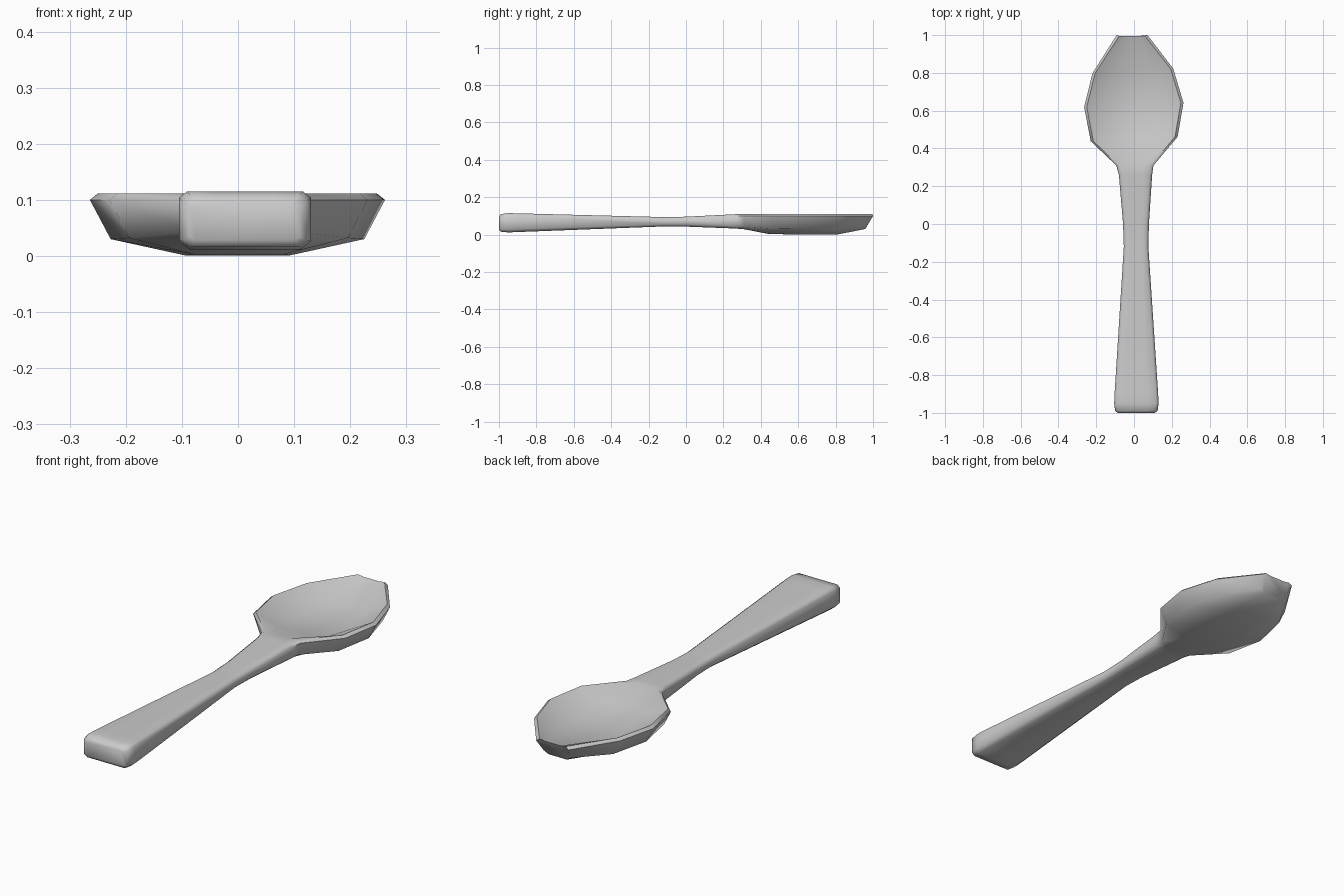
import bpy, bmesh

# Stations along the spoon, handle end to bowl tip:
# y, x_left, x_right, z_top, z_dish, z_low, z_bottom, side_inset, bottom_inset, tilt
# side_inset / bottom_inset narrow the underside; tilt pulls the underside back in y.
stations = [
    (-1.00, -0.085, 0.110, 0.098, 0.098, 0.035, 0.028, 0.000, 0.010, 0),
    (-0.99, -0.100, 0.125, 0.110, 0.110, 0.028, 0.016, 0.000, 0.015, 0),
    (-0.95, -0.105, 0.130, 0.115, 0.115, 0.027, 0.012, 0.000, 0.018, 0),
    (-0.90, -0.103, 0.128, 0.114, 0.114, 0.029, 0.014, 0.000, 0.018, 0),
    (-0.12, -0.054, 0.076, 0.094, 0.094, 0.055, 0.044, 0.002, 0.015, 0),
    (0.00, -0.058, 0.079, 0.096, 0.096, 0.055, 0.043, 0.002, 0.016, 0),
    (0.26, -0.080, 0.096, 0.109, 0.109, 0.046, 0.033, 0.004, 0.022, 0),
    (0.31, -0.094, 0.103, 0.111, 0.109, 0.044, 0.029, 0.008, 0.030, 0),
    (0.45, -0.229, 0.231, 0.111, 0.070, 0.032, 0.003, 0.035, 0.150, 0),
    (0.63, -0.264, 0.262, 0.111, 0.052, 0.030, 0.001, 0.037, 0.170, 0),
    (0.81, -0.220, 0.208, 0.111, 0.058, 0.030, 0.002, 0.035, 0.130, 0),
    (1.00, -0.092, 0.072, 0.111, 0.107, 0.045, 0.030, 0.014, 0.035, 0.042),
]


def section(y, xl, xr, top, dish, low, bot, side, flat, tilt):
    """Closed ten-point cross-section with soft top edges and a dished top."""
    w = xr - xl
    skew = 0.012 if 0.4 < y < 0.9 else 0.0
    inner = 0.26
    raw = [
        (xl + 0.014, top, 0.1), (xl + w * inner, dish, 0.1),
        (xr - w * inner, dish, 0.1), (xr - 0.014, top, 0.1),
        (xr, top - 0.011, 0), (xr - side, low, 0.85),
        (xr - flat, bot, 1), (xl + flat, bot, 1),
        (xl + side, low, 0.85), (xl, top - 0.011, 0),
    ]
    mid = (xl + xr) / 2
    return [(x, y - tilt * t + skew * (x - mid) / (w / 2), z) for x, z, t in raw]


# Spoon: loft through all the sections, capped at both ends
bm = bmesh.new()
rings = [[bm.verts.new(p) for p in section(*s)] for s in stations]
for a, b in zip(rings, rings[1:]):
    for i in range(10):
        j = (i + 1) % 10
        bm.faces.new((a[i], a[j], b[j], b[i]))
bm.faces.new(rings[0])
bm.faces.new(rings[-1][::-1])
bmesh.ops.recalc_face_normals(bm, faces=bm.faces[:])

mesh = bpy.data.meshes.new("spoon")
bm.to_mesh(mesh)
bm.free()
spoon = bpy.data.objects.new("spoon", mesh)
bpy.context.collection.objects.link(spoon)
bpy.context.view_layer.objects.active = spoon
spoon.select_set(True)
bpy.ops.object.shade_smooth_by_angle(angle=1.0)
